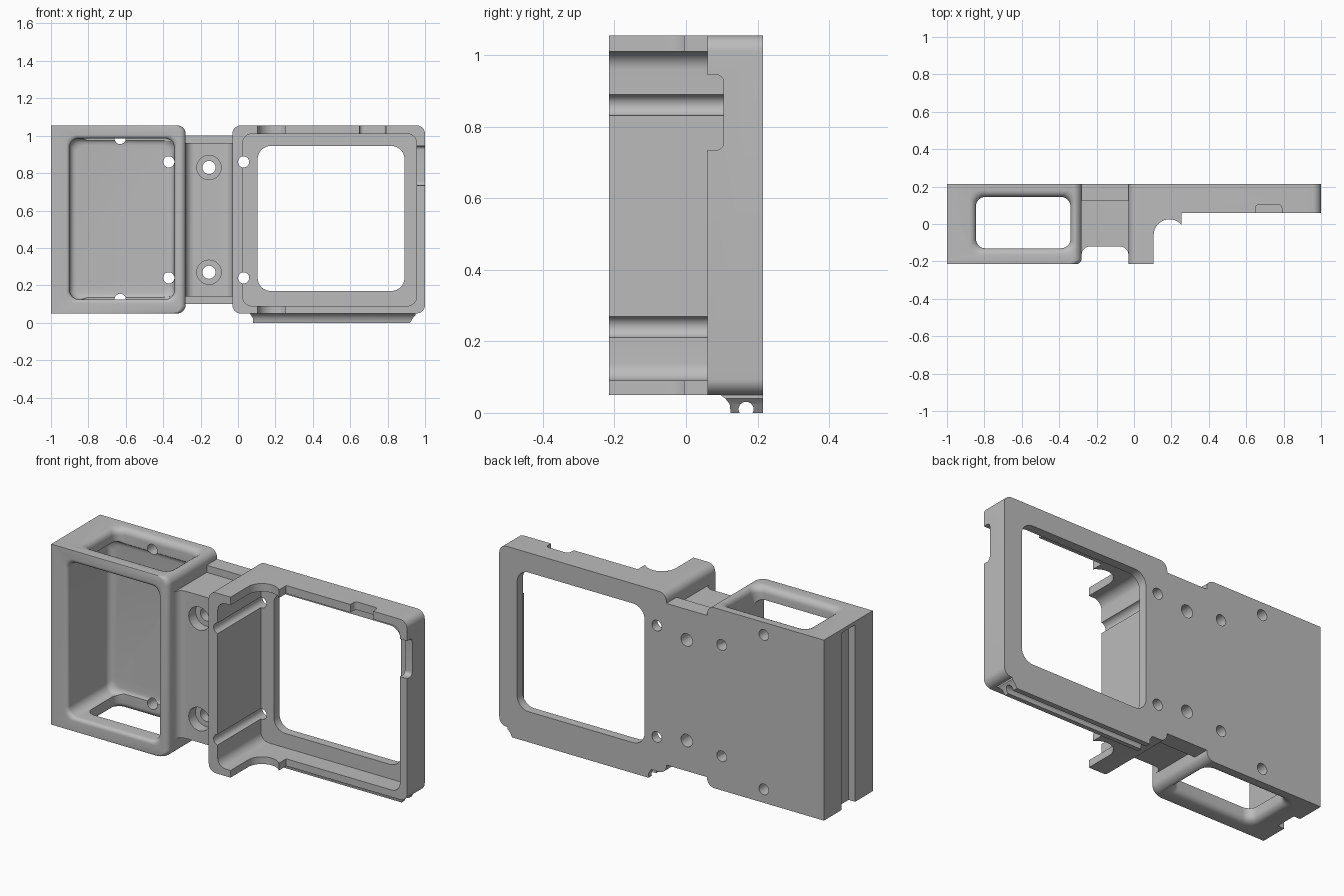
import bpy, bmesh, math

cube = bpy.data.objects.get("Cube")
if cube:
    bpy.data.objects.remove(cube, do_unlink=True)

grey = bpy.data.materials.new("plain grey")
grey.use_nodes = True
COLOR = (0.5, 0.5, 0.5, 1)
grey.diffuse_color = COLOR
grey.node_tree.nodes["Principled BSDF"].inputs["Base Color"].default_value = COLOR


def arc(cu, cv, r, a0, a1, n=8):
    angles = [math.radians(a0 + (a1 - a0) * i / n) for i in range(n + 1)]
    return [(cu + r * math.cos(a), cv + r * math.sin(a)) for a in angles]


def rrect(u0, u1, v0, v1, r=0.0, left_r=None):
    """Rounded rectangle; left_r overrides the radius on the low-u side."""
    l = r if left_r is None else left_r
    pts = []
    for u, v, su, sv, rad, a in ((u1, v1, -1, -1, r, 0), (u0, v1, 1, -1, l, 90),
                                 (u0, v0, 1, 1, l, 180), (u1, v0, -1, 1, r, 270)):
        if rad > 0:
            pts += arc(u + su * rad, v + sv * rad, rad, a, a + 90)
        else:
            pts.append((u, v))
    return pts


def loft(name, axis, sections):
    """Skin matching outlines, each given as (position along axis, points)."""
    place = {"x": lambda u, v, w: (w, u, v),
             "y": lambda u, v, w: (u, w, v),
             "z": lambda u, v, w: (u, v, w)}[axis]
    bm = bmesh.new()
    rings = [[bm.verts.new(place(u, v, w)) for u, v in pts] for w, pts in sections]
    n = len(rings[0])
    for a, b in zip(rings, rings[1:]):
        for i in range(n):
            j = (i + 1) % n
            bm.faces.new((a[i], a[j], b[j], b[i]))
    bm.faces.new(rings[0])
    bm.faces.new(rings[-1])
    bmesh.ops.recalc_face_normals(bm, faces=bm.faces)
    mesh = bpy.data.meshes.new(name)
    bm.to_mesh(mesh)
    bm.free()
    mesh.materials.append(grey)
    obj = bpy.data.objects.new(name, mesh)
    bpy.context.collection.objects.link(obj)
    return obj


def prism(name, axis, pts, w0, w1):
    return loft(name, axis, [(w0, pts), (w1, pts)])


def bore(axis, u, v, r, w0, w1):
    return prism("bore_cutter", axis, arc(u, v, r, 0, 345, 23), w0, w1)


def cut(obj, *cutters):
    """Subtract each cutter, bake the result and remove the cutter."""
    bpy.context.view_layer.objects.active = obj
    for c in cutters:
        c.hide_render = True
        mod = obj.modifiers.new("cut", "BOOLEAN")
        mod.operation, mod.solver, mod.object = "DIFFERENCE", "EXACT", c
        bpy.ops.object.modifier_apply(modifier=mod.name)
        bpy.data.objects.remove(c, do_unlink=True)


def finish(obj):
    bpy.ops.object.select_all(action="DESELECT")
    obj.select_set(True)
    bpy.context.view_layer.objects.active = obj
    bpy.ops.object.shade_smooth_by_angle(angle=math.radians(35))


def quarter(r, n=5):
    """Fillet steps: (distance travelled, inset)."""
    angles = [math.pi / 2 * i / n for i in range(n + 1)]
    return [(r * math.sin(a), r * (1 - math.cos(a))) for a in angles]


FRONT, BACK, BOTTOM, TOP = -0.215, 0.215, 0.05, 1.055
HOLE_Z = (0.24, 0.86)

# Side box, rounded on the side that meets the bridge
R = 0.03
outer = [(FRONT + R - d, rrect(-1, -0.28 - k, BOTTOM, TOP, 0.045, 0))
         for d, k in reversed(quarter(R))]
outer.append((BACK, rrect(-1, -0.28, BOTTOM, TOP, 0.045, 0)))
box = loft("side_box", "y", outer)


def cavity(grow):
    return rrect(-0.9 - grow, -0.34 + grow, 0.125 - grow, 0.985 + grow, 0.05)


# Front cavity with flared mouth and filleted floor
steps = [(-0.3, cavity(0.02))]
steps += [(FRONT + 0.02 - d, cavity(k)) for d, k in reversed(quarter(0.02))]
steps += [(0.12 + d, cavity(-k)) for d, k in quarter(0.035)]
cut(box, loft("cavity_cutter", "y", steps))


def mouth(grow):
    return rrect(-0.845 - grow, -0.34 + grow, -0.13 - grow, 0.145 + grow, 0.05)


# Flared openings through the top and bottom walls
F = 0.035
flare = [(TOP - F + d, mouth(k)) for d, k in quarter(F)]
cut(box, loft("top_opening_cutter", "z",
              [(0.9, mouth(0))] + flare + [(1.2, mouth(F))]))
flare = [(BOTTOM + F - d, mouth(k)) for d, k in quarter(F)]
cut(box, loft("bottom_opening_cutter", "z",
              [(0.2, mouth(0))] + flare + [(-0.1, mouth(F))]))

# Back wall holes and the outside channel
for z in HOLE_Z:
    cut(box, bore("y", -0.37, z, 0.03, 0.1, 0.3))
for z in (0.125, 0.985):
    cut(box, bore("y", -0.63, z, 0.03, 0.125, 0.3))
cut(box, prism("channel_cutter", "z", rrect(-1.1, -0.96, -0.06, 0.06), -0.1, 1.035))
finish(box)

# Bridge: filleted front block and taller back slab
G = 0.045
outline = ([(-0.03, 0.13), (-0.03, -0.12 - G)]
           + arc(-0.03 - G, -0.12 - G, G, 0, 90)[1:]
           + arc(-0.28 + G, -0.12 - G, G, 90, 180) + [(-0.28, 0.13)])
bridge = prism("bridge_block", "z", outline, 0.14, 0.96)
slab = prism("bridge_back_slab", "y", rrect(-0.28, -0.03, 0.10, 1.0), 0.125, BACK)
for z in (0.27, 0.83):
    cut(bridge, bore("y", -0.155, z, 0.065, -0.3, -0.06),
        bore("y", -0.155, z, 0.035, -0.1, 0.3))
    cut(slab, bore("y", -0.155, z, 0.035, 0, 0.3))
finish(bridge)
finish(slab)

# Frame: tall wall beside the bridge, scooped down to a shallow tray
frame = prism("window_frame", "y", rrect(-0.03, 1, BOTTOM, TOP, 0.045), FRONT, BACK)
scoop = ([(0.105, -0.3)] + arc(0.19, -0.06, 0.085, 180, 40, 14)
         + [(0.255, 0.06), (1.1, 0.06), (1.1, -0.3)])
cut(frame, prism("scoop_cutter", "z", scoop, -0.1, 1.2),
    prism("tray_cutter", "y", rrect(0.025, 0.955, 0.09, 1.01, 0.05), -0.3, 0.165),
    prism("window_cutter", "y", rrect(0.105, 0.89, 0.17, 0.945, 0.07), 0, 0.3),
    prism("side_notch_cutter", "x", rrect(-0.1, 0.105, 0.735, 0.945, 0.02), 0.94, 1.1),
    prism("top_notch_cutter", "z", rrect(0.65, 0.79, 0.0, 0.105, 0.02), 1.0, 1.2))
for z in HOLE_Z:
    cut(frame, bore("y", 0.03, z, 0.03, -0.3, 0.3))
finish(frame)

# Lower rail with a round channel along it
rail = loft("lower_rail", "z", [
    (0.0, rrect(0.08, 0.92, 0.125, BACK)),
    (0.025, rrect(0.08, 0.935, 0.122, BACK)),
    (0.04, rrect(0.07, 0.95, 0.11, BACK)),
    (0.055, rrect(0.06, 0.95, 0.09, BACK))])
cut(rail, bore("x", 0.168, 0.01, 0.021, -0.1, 1.1))
finish(rail)
